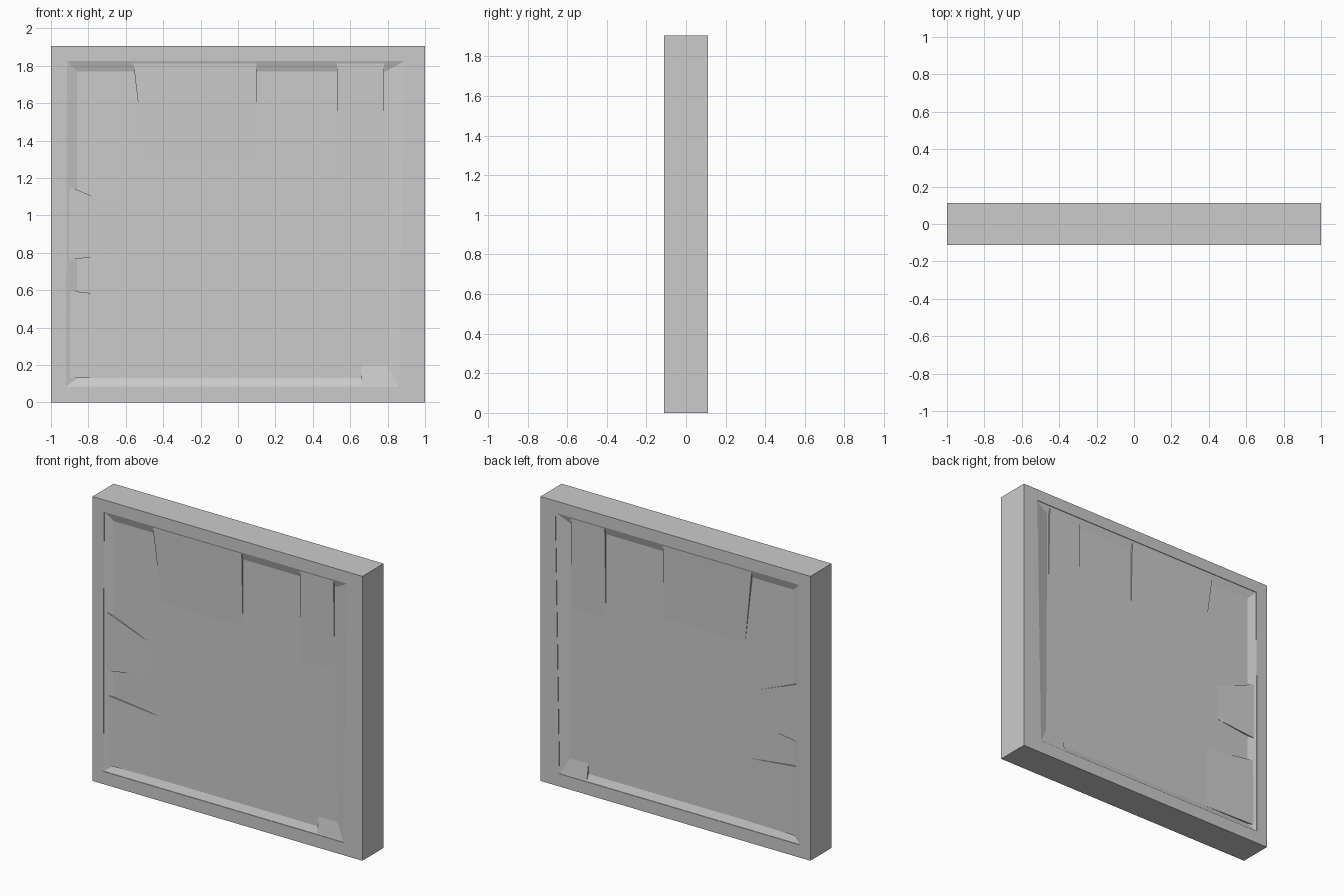
import bpy, bmesh

if "Cube" in bpy.data.objects:
    bpy.data.objects.remove(bpy.data.objects["Cube"])

HALF = 0.112      # half thickness of the frame
DEPTH = 0.022     # how far the panel sits below the rim
W, H = 1.0, 1.905


def make(name, bm):
    bmesh.ops.recalc_face_normals(bm, faces=bm.faces)
    me = bpy.data.meshes.new(name)
    bm.to_mesh(me)
    bm.free()
    ob = bpy.data.objects.new(name, me)
    bpy.context.collection.objects.link(ob)
    return ob


def ring(bm, pts, y):
    return [bm.verts.new((x, y, z)) for x, z in pts]


def bridge(bm, a, b):
    for i in range(4):
        j = (i + 1) % 4
        bm.faces.new((a[i], a[j], b[j], b[i]))


# Outer frame, rim opening and inner panel outlines
outer = [(-W, 0), (W, 0), (W, H), (-W, H)]
rim = [(-0.92, 0.085), (0.86, 0.085), (0.89, 1.825), (-0.915, 1.825)]
panel = [(-0.86, 0.13), (0.80, 0.13), (0.79, 1.77), (-0.86, 1.77)]

# Framed panel with a bevelled recess on front and back
bm = bmesh.new()
outers = []
for s in (-1, 1):
    o = ring(bm, outer, s * HALF)
    r = ring(bm, rim, s * HALF)
    step = ring(bm, rim, s * (HALF - 0.004))
    p = ring(bm, panel, s * (HALF - DEPTH))
    bridge(bm, o, r)
    bridge(bm, r, step)
    bridge(bm, step, p)
    bm.faces.new(p)
    outers.append(o)
bridge(bm, outers[0], outers[1])
make("framed_panel", bm)


# Shallow ramp: low edge lies on the panel, high edge rises towards the rim
def ramp(name, low, high, drop=0.008):
    for s, side in ((-1, "front"), (1, "back")):
        bm = bmesh.new()
        base = s * (HALF - DEPTH - 0.004)
        lo = ring(bm, low, s * (HALF - DEPTH - 0.0005))
        hi = ring(bm, high, s * (HALF - drop))
        lo_b = ring(bm, low, base)
        hi_b = ring(bm, high, base)
        top = [lo[0], lo[1], hi[1], hi[0]]
        bot = [lo_b[0], lo_b[1], hi_b[1], hi_b[0]]
        bm.faces.new(top)
        bm.faces.new(bot)
        bridge(bm, top, bot)
        make(f"{name}_{side}", bm)


ramp("right_strip_ramp", [(0.53, 1.18), (0.78, 1.18)], [(0.53, 1.822), (0.78, 1.822)])
ramp("top_ramp", [(-0.5, 1.3), (0.1, 1.3)], [(-0.56, 1.822), (0.1, 1.822)])
ramp("left_upper_ramp", [(-0.6, 0.80), (-0.6, 1.03)], [(-0.917, 0.76), (-0.917, 1.16)])
ramp("left_lower_ramp", [(-0.5, 0.13), (-0.5, 0.55)], [(-0.918, 0.13), (-0.918, 0.60)], 0.01)
ramp("corner_ramp", [(0.66, 0.20), (0.855, 0.20)], [(0.66, 0.09), (0.858, 0.09)], 0.006)
